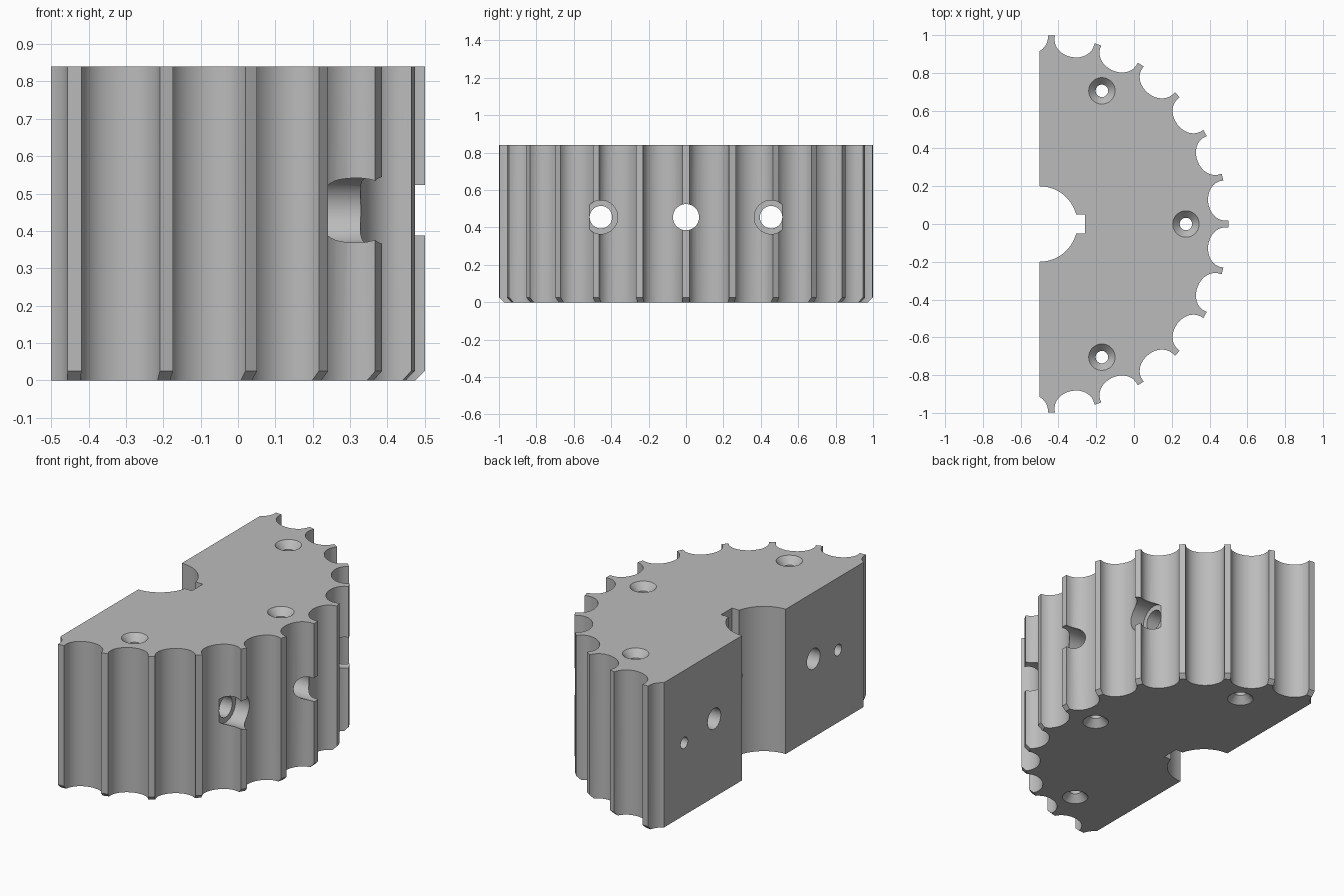
import bpy, bmesh
from math import sin, cos, pi, radians
from mathutils import Matrix, Vector

if "Cube" in bpy.data.objects:
    bpy.data.objects.remove(bpy.data.objects["Cube"])

HEIGHT = 0.84
AXIS_X = -0.5          # centre line of the toothed wheel
TEETH = 25
PITCH = 2 * pi / TEETH
HOLE_Z = 0.455

metal = bpy.data.materials.new("grey metal")
metal.use_nodes = True
GREY = (0.5, 0.5, 0.5, 1)
metal.diffuse_color = GREY
metal.node_tree.nodes["Principled BSDF"].inputs["Base Color"].default_value = GREY


def loft(bm, rings):
    """Closed solid through a series of equally sized rings."""
    loops = [[bm.verts.new(p) for p in ring] for ring in rings]
    for a, b in zip(loops, loops[1:]):
        for i in range(len(a)):
            j = (i + 1) % len(a)
            bm.faces.new((a[i], a[j], b[j], b[i]))
    bm.faces.new(loops[0][::-1])
    bm.faces.new(loops[-1])


def spindle(bm, profile, matrix, sides=40):
    """Turned solid from (radius, distance) pairs along the local z axis."""
    loft(bm, [[matrix @ Vector((r * cos(2 * pi * i / sides), r * sin(2 * pi * i / sides), d))
               for i in range(sides)] for r, d in profile])


def prism(bm, outline, low, high):
    loft(bm, [[(x, y, z) for x, y in outline] for z in (low, high)])


def make_object(name, bm):
    bmesh.ops.recalc_face_normals(bm, faces=bm.faces)
    mesh = bpy.data.meshes.new(name)
    bm.to_mesh(mesh)
    bm.free()
    mesh.materials.append(metal)
    obj = bpy.data.objects.new(name, mesh)
    bpy.context.collection.objects.link(obj)
    return obj


def cut(target, name, bm):
    cutter = make_object(name, bm)
    cutter.hide_render = True
    mod = target.modifiers.new(name, "BOOLEAN")
    mod.operation = "DIFFERENCE"
    mod.solver = "EXACT"
    mod.object = cutter
    bpy.context.view_layer.objects.active = target
    bpy.ops.object.modifier_apply(modifier=name)
    bpy.data.objects.remove(cutter)


# Half disc blank with a chamfered lower rim
bm = bmesh.new()
arc = [-pi / 2 + pi * i / 150 for i in range(151)]
loft(bm, [[(AXIS_X + r * cos(a), r * sin(a), z) for a in arc]
          for r, z in ((0.975, 0), (1, 0.025), (1, HEIGHT))])
body = make_object("half_toothed_wheel", bm)

# Rounded grooves between the teeth
bm = bmesh.new()
half_width = 0.107
groove = [(0.994 - 0.094 * sin(pi * i / 16) ** 0.9, half_width * cos(pi * i / 16))
          for i in range(17)]
groove += [(1.06, -half_width), (1.06, half_width)]
for k in range(-7, 7):
    a = (k + 0.5) * PITCH
    prism(bm, [(AXIS_X + r * cos(a) - u * sin(a), r * sin(a) + u * cos(a))
               for r, u in groove], -0.1, HEIGHT + 0.1)
cut(body, "grooves", bm)

# Shaft bore and keyway
bm = bmesh.new()
spindle(bm, [(0.2, -0.1), (0.2, HEIGHT + 0.1)], Matrix.Translation((AXIS_X, 0, 0)), 64)
cut(body, "bore", bm)
bm = bmesh.new()
prism(bm, [(-0.45, -0.05), (-0.26, -0.05), (-0.26, 0.05), (-0.45, 0.05)], -0.1, HEIGHT + 0.1)
cut(body, "keyway", bm)

# Vertical holes, countersunk at both ends
bm = bmesh.new()
sink = 0.04
for x, y in ((-0.17, 0.705), (0.275, 0), (-0.17, -0.705)):
    spindle(bm, [(0.07, -0.05), (0.07, 0), (0.033, sink), (0.033, HEIGHT - sink),
                 (0.07, HEIGHT), (0.07, HEIGHT + 0.05)], Matrix.Translation((x, y, 0)))
cut(body, "countersunk_holes", bm)

# Sideways bolt holes, centre hole and blind dowel holes
bm = bmesh.new()


def along_x(y, z):
    return Matrix.Translation((0, y, z)) @ Matrix.Rotation(radians(90), 4, "Y")


for side in (-1, 1):
    spindle(bm, [(0.06, -0.6), (0.06, 0.24), (0.09, 0.24), (0.09, 0.7)],
            along_x(side * 0.455, HOLE_Z))
spindle(bm, [(0.07, -0.4), (0.07, 0.7)], along_x(0, HOLE_Z))
for y in (0.73, -0.68):
    spindle(bm, [(0.033, -0.6), (0.033, -0.35)], along_x(y, HEIGHT / 2), 24)
cut(body, "side_holes", bm)

# Smooth curved walls, crisp edges
bpy.ops.object.select_all(action="DESELECT")
body.select_set(True)
bpy.context.view_layer.objects.active = body
bpy.ops.object.shade_smooth_by_angle(angle=radians(30))
